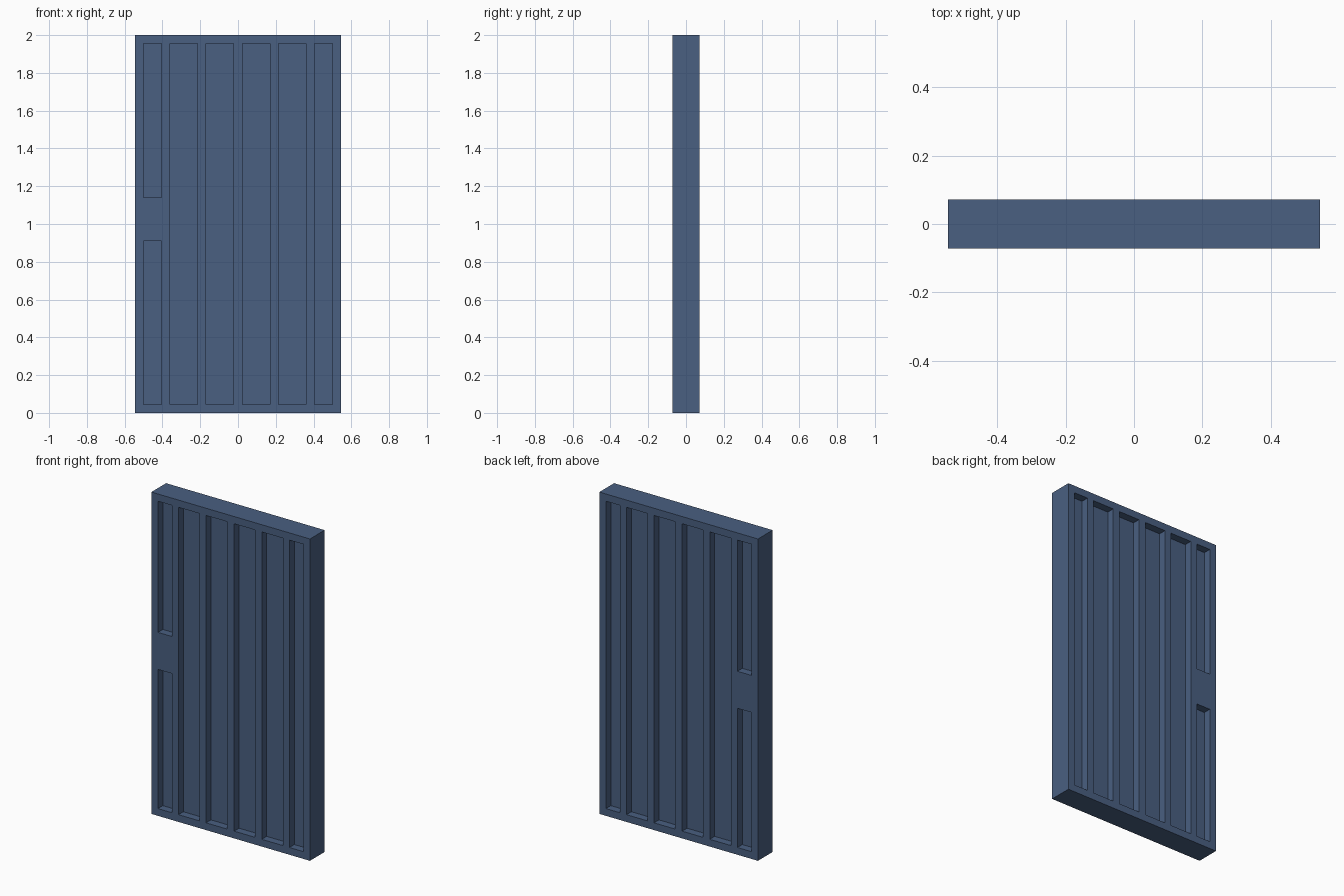
import bpy, bmesh
from mathutils import Vector

cube = bpy.data.objects.get("Cube")
if cube:
    bpy.data.objects.remove(cube, do_unlink=True)

HALF_W, HALF_T, HEIGHT = 0.545, 0.072, 2.0
RECESS = 0.048                                   # depth of each groove
GROOVES = [(0.024, 0.169), (0.214, 0.359), (0.404, 0.5)]
GROOVES += [(-b, -a) for a, b in GROOVES]        # mirrored to the other half
BOTTOM, TOP = 0.045, 1.955
LOCK_LOW, LOCK_HIGH = 0.91, 1.14                 # solid block in the edge groove

# Door colour
paint = bpy.data.materials.new("blue_grey_paint")
paint.use_nodes = True
colour = (0.067, 0.115, 0.22, 1)
paint.diffuse_color = colour
shader = next(n for n in paint.node_tree.nodes if n.type == "BSDF_PRINCIPLED")
shader.inputs["Base Color"].default_value = colour
shader.inputs["Roughness"].default_value = 0.7

# Door slab
bm = bmesh.new()
bmesh.ops.create_cube(bm, size=1)
for v in bm.verts:
    v.co = Vector((v.co.x * 2 * HALF_W, v.co.y * 2 * HALF_T, (v.co.z + 0.5) * HEIGHT))


def cut(point, normal):
    bmesh.ops.bisect_plane(bm, geom=bm.verts[:] + bm.edges[:] + bm.faces[:],
                           plane_co=point, plane_no=normal)


for pair in GROOVES:
    for x in pair:
        cut((x, 0, 0), (1, 0, 0))
for z in (BOTTOM, LOCK_LOW, LOCK_HIGH, TOP):
    cut((0, 0, z), (0, 0, 1))


def in_groove(face):
    c = face.calc_center_median()
    if not BOTTOM < c.z < TOP:
        return False
    if c.x < -0.4 and LOCK_LOW < c.z < LOCK_HIGH:
        return False
    return any(a < c.x < b for a, b in GROOVES)


# Sunken grooves on front and back
for side in (-1, 1):
    bm.normal_update()
    faces = [f for f in bm.faces if f.normal.y * side > 0.9 and in_groove(f)]
    result = bmesh.ops.extrude_face_region(bm, geom=faces)
    moved = [g for g in result["geom"] if isinstance(g, bmesh.types.BMVert)]
    bmesh.ops.translate(bm, verts=moved, vec=(0, -side * RECESS, 0))
    # Remove any original faces left over the openings
    old = [f for f in faces if f.is_valid]
    if old:
        bmesh.ops.delete(bm, geom=old, context="FACES")

bmesh.ops.recalc_face_normals(bm, faces=bm.faces[:])
mesh = bpy.data.meshes.new("door_panel")
bm.to_mesh(mesh)
bm.free()
mesh.materials.append(paint)
door = bpy.data.objects.new("door_panel", mesh)
bpy.context.collection.objects.link(door)
